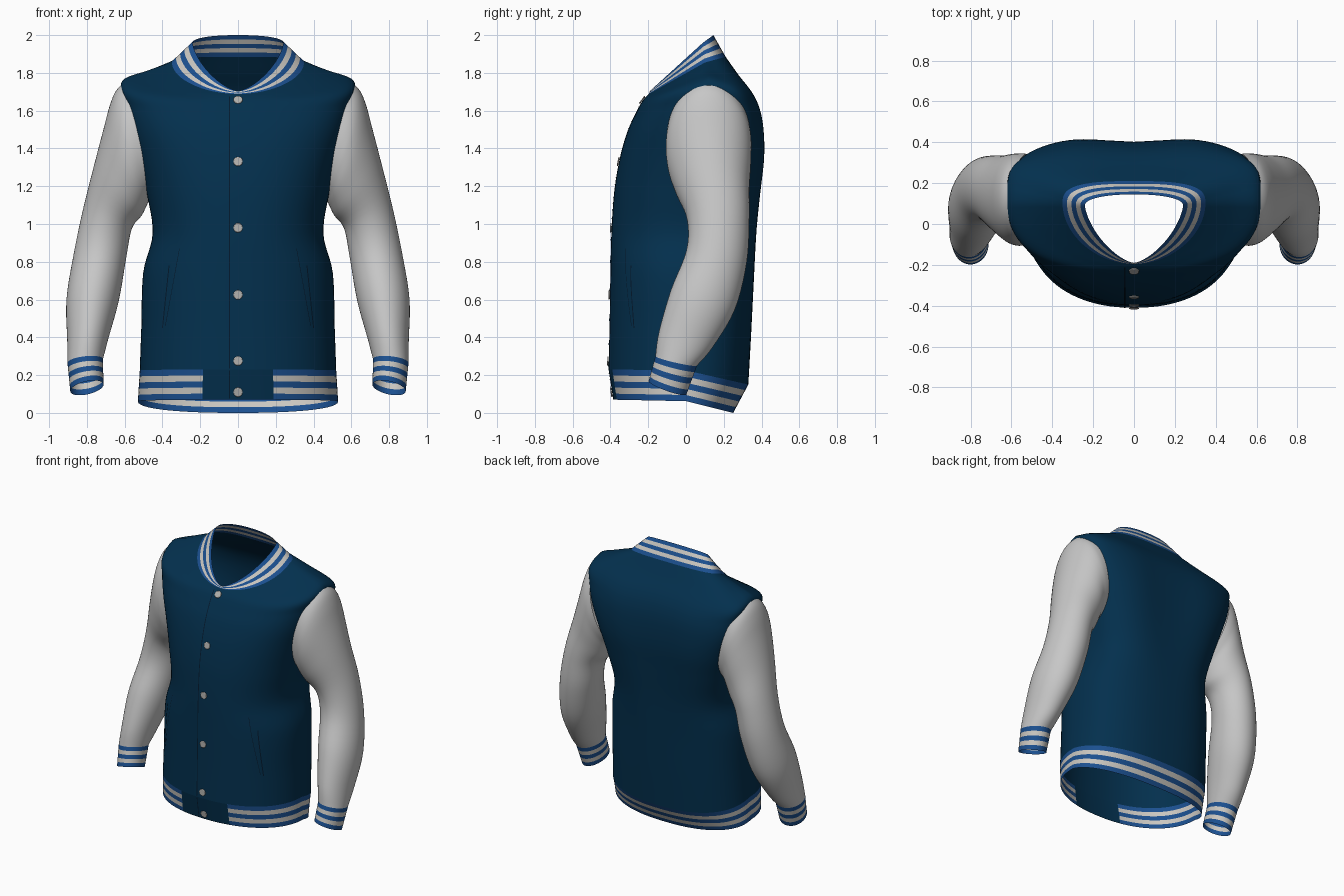
import bpy, bmesh, math
from mathutils import Vector

if "Cube" in bpy.data.objects:
    bpy.data.objects.remove(bpy.data.objects["Cube"], do_unlink=True)


def material(name, rgb):
    m = bpy.data.materials.new(name)
    m.use_nodes = True
    m.diffuse_color = (*rgb, 1)
    m.node_tree.nodes["Principled BSDF"].inputs["Base Color"].default_value = (*rgb, 1)
    m.node_tree.nodes["Principled BSDF"].inputs["Roughness"].default_value = 0.8
    return m


NAVY = material("navy cloth", (0.001, 0.029, 0.075))
BLUE = material("blue ribbing", (0.011, 0.08, 0.28))
PALE = material("pale stripe", (0.59, 0.57, 0.53))
GREY = material("light grey sleeve", (0.57, 0.57, 0.57))
DARK = material("dark stitching", (0.001, 0.010, 0.027))
METAL = material("silver snap", (0.45, 0.44, 0.42))
SEG = 96


def blend(rings, t, smooth=True):
    """Ring parameters at position t (0..1) along the list of rings."""
    f = t * (len(rings) - 1)
    i = min(int(f), len(rings) - 2)
    u = f - i
    b, c = rings[i], rings[i + 1]
    if not smooth:
        return [p + (q - p) * u for p, q in zip(b, c)]
    a, d = rings[max(i - 1, 0)], rings[min(i + 2, len(rings) - 1)]
    return [q + 0.5 * u * (r - p + u * (2 * p - 5 * q + 4 * r - s + u * (3 * (q - r) + s - p)))
            for p, q, r, s in zip(a, b, c, d)]


def body_point(ring, ang):
    """Rounded cross-section with its own front, side and back heights."""
    w, yc, yf, yb, zf, zs, zb, nf, nb, blade = ring
    c, s = math.cos(ang), math.sin(ang)
    n, y_end, z_end = (nb, yb, zb) if s > 0 else (nf, yf, zf)
    k = abs(s) ** (2 / n)
    x = math.copysign(w * abs(c) ** (2 / n), c)
    y = yc + (y_end - yc) * k
    if s > 0:
        y -= blade * k * math.cos(math.pi * x / 0.29)
    return Vector((x, y, zs + (z_end - zs) * k))


def sleeve_point(ring, ang):
    """Ellipse through an inner and an outer point, tilted toward the front."""
    xi, zi, xo, zo, yc, ry, tilt = ring
    c, s = math.cos(ang), math.sin(ang)
    return Vector(((xi + xo + (xo - xi) * c) / 2, yc + ry * s, (zi + zo + (zo - zi) * c) / 2 + tilt * s))


def make_object(name, bm, mats):
    me = bpy.data.meshes.new(name)
    bm.to_mesh(me)
    bm.free()
    for m in mats:
        me.materials.append(m)
    bpy.context.collection.objects.link(bpy.data.objects.new(name, me))
    me.shade_smooth()


def loft(name, rings, point, steps, mats, rule, side=1, smooth=True):
    """Open tube through the rings; rule(row, centre) picks the colour, or None for a hole."""
    bm = bmesh.new()
    rows = []
    for r in range(steps + 1):
        ring = blend(rings, r / steps, smooth)
        row = []
        for j in range(SEG):
            p = point(ring, math.tau * j / SEG)
            row.append(bm.verts.new((p.x * side, p.y, p.z)))
        rows.append(row)
    for r in range(steps):
        for j in range(SEG):
            k = (j + 1) % SEG
            quad = [rows[r][j], rows[r][k], rows[r + 1][k], rows[r + 1][j]]
            colour = rule(r, sum((v.co for v in quad), Vector()) / 4)
            if colour is not None:
                bm.faces.new(quad if side > 0 else quad[::-1]).material_index = colour
    bmesh.ops.delete(bm, geom=[v for v in bm.verts if not v.link_faces], context="VERTS")
    make_object(name, bm, mats)


# Body rings: half width, centre y, front y, back y, front z, side z, back z,
# front roundness, back roundness, shoulder blade relief
hem_bottom = (0.53, 0.0, -0.385, 0.25, 0.07, 0.062, 0.0, 2.2, 2.3, 0)
hem_top = (0.52, 0.0, -0.41, 0.33, 0.23, 0.225, 0.15, 2.2, 2.4, 0)
collar_base = (0.35, 0.10, -0.197, 0.21, 1.688, 1.855, 1.885, 1.9, 3.0, 0)
collar_top = (0.24, 0.09, -0.19, 0.145, 1.705, 1.96, 2.0, 1.5, 2.2, 0)
body = [
    hem_top,
    (0.512, 0.0, -0.405, 0.345, 0.45, 0.45, 0.42, 2.2, 2.5, 0),
    (0.502, 0.0, -0.40, 0.36, 0.74, 0.74, 0.72, 2.2, 2.6, 0),
    (0.452, 0.03, -0.395, 0.375, 0.95, 0.95, 0.95, 2.3, 2.9, 0.003),
    (0.485, 0.07, -0.38, 0.395, 1.17, 1.17, 1.17, 2.4, 3.4, 0.006),
    (0.53, 0.10, -0.35, 0.41, 1.35, 1.35, 1.35, 2.5, 4.0, 0.008),
    (0.575, 0.12, -0.31, 0.405, 1.49, 1.50, 1.50, 2.6, 4.4, 0.008),
    (0.603, 0.12, -0.267, 0.385, 1.585, 1.64, 1.61, 2.6, 4.4, 0.007),
    (0.613, 0.12, -0.235, 0.345, 1.645, 1.757, 1.70, 2.5, 4.2, 0.004),
    (0.48, 0.11, -0.213, 0.27, 1.673, 1.812, 1.80, 2.2, 3.6, 0),
    collar_base,
]
hem = [hem_bottom, hem_top]


def plain(r, c):
    return 0


def stripes(r, c):
    return r % 2


def hem_rule(r, c):
    return 2 if abs(c.x) < 0.185 and c.y < 0 else r % 2


def body_rule(r, c):
    in_armhole = abs(c.x) > 0.4 and math.hypot((c.y - 0.12) / 0.165, (c.z - 1.45) / 0.22) < 1
    return None if in_armhole else 0


loft("body", body, body_point, 60, [NAVY], body_rule)
loft("waistband", hem, body_point, 5, [BLUE, PALE, NAVY], hem_rule, smooth=False)
loft("collar", [collar_base, collar_top], body_point, 5, [BLUE, PALE], stripes, smooth=False)

# Sleeve rings: inner x, z, outer x, z, centre y, half depth, tilt
cuff_bottom = (0.712, 0.15, 0.888, 0.115, -0.098, 0.10, -0.035)
cuff_top = (0.715, 0.285, 0.903, 0.265, -0.052, 0.11, -0.025)
arm = [
    cuff_top,
    (0.685, 0.40, 0.904, 0.38, 0.0, 0.143, -0.04),
    (0.63, 0.60, 0.908, 0.60, 0.09, 0.17, -0.05),
    (0.592, 0.82, 0.87, 0.84, 0.162, 0.16, -0.03),
    (0.562, 0.975, 0.82, 1.08, 0.17, 0.165, 0.0),
    (0.51, 1.045, 0.757, 1.33, 0.14, 0.195, 0.0),
    (0.485, 1.095, 0.71, 1.51, 0.125, 0.217, 0.0),
    (0.47, 1.125, 0.678, 1.63, 0.12, 0.225, 0.0),
    (0.455, 1.14, 0.646, 1.705, 0.12, 0.226, 0.0),
    (0.44, 1.15, 0.60, 1.752, 0.12, 0.222, 0.0),
]
for label, side in (("left", 1), ("right", -1)):
    loft(label + "_sleeve", arm, sleeve_point, 45, [GREY], plain, side)
    loft(label + "_cuff", [cuff_bottom, cuff_top], sleeve_point, 5, [BLUE, PALE], stripes, side, False)


def on_front(rings, x, z):
    """Point on the front surface at the given x and height."""
    lo, hi = 0.0, 1.0
    for _ in range(30):
        mid = (lo + hi) / 2
        ring = blend(rings, mid, len(rings) > 2)
        c = min(1, (abs(x) / ring[0]) ** (ring[7] / 2))
        p = body_point(ring, -math.acos(c))
        lo, hi = (mid, hi) if p.z < z else (lo, mid)
    return Vector((x, p.y, p.z))


def stitch(name, rings, x0, z0, x1, z1, width=0.006, n=30):
    """Thin dark line laid on the front surface."""
    bm = bmesh.new()
    rows = []
    for i in range(n + 1):
        x, z = x0 + (x1 - x0) * i / n, z0 + (z1 - z0) * i / n
        rows.append([bm.verts.new(on_front(rings, x + d, z) + Vector((0, -0.003, 0)))
                     for d in (-width / 2, width / 2)])
    for a, b in zip(rows, rows[1:]):
        bm.faces.new((a[0], a[1], b[1], b[0]))
    make_object(name, bm, [DARK])


# Front opening and slanted pockets
stitch("front_opening", body, -0.045, 0.235, -0.045, 1.675)
stitch("waistband_opening", hem, -0.045, 0.075, -0.045, 0.225)
for label, side in (("left", 1), ("right", -1)):
    stitch(label + "_pocket_slit", body, side * 0.40, 0.45, side * 0.365, 0.78, 0.005)
    stitch(label + "_pocket_seam", body, side * 0.385, 0.46, side * 0.31, 0.87, 0.003)

# Flat snap buttons, each turned to lie on the cloth
for i, z in enumerate((0.11, 0.275, 0.625, 0.98, 1.33, 1.655)):
    rings = hem if z < 0.2 else body
    p = on_front(rings, 0, z)
    slope = on_front(rings, 0, z + 0.02) - on_front(rings, 0, z - 0.02)
    normal = Vector((0, -slope.z, slope.y)).normalized()
    bpy.ops.mesh.primitive_cylinder_add(vertices=24, radius=0.025, depth=0.007, location=p + normal * 0.0045)
    snap = bpy.context.object
    snap.name = f"snap_button_{i + 1}"
    snap.rotation_euler = normal.to_track_quat("Z", "Y").to_euler()
    snap.data.materials.append(METAL)
    bevel = snap.modifiers.new("rounded rim", "BEVEL")
    bevel.width, bevel.segments = 0.003, 2
    bpy.ops.object.shade_smooth_by_angle()
